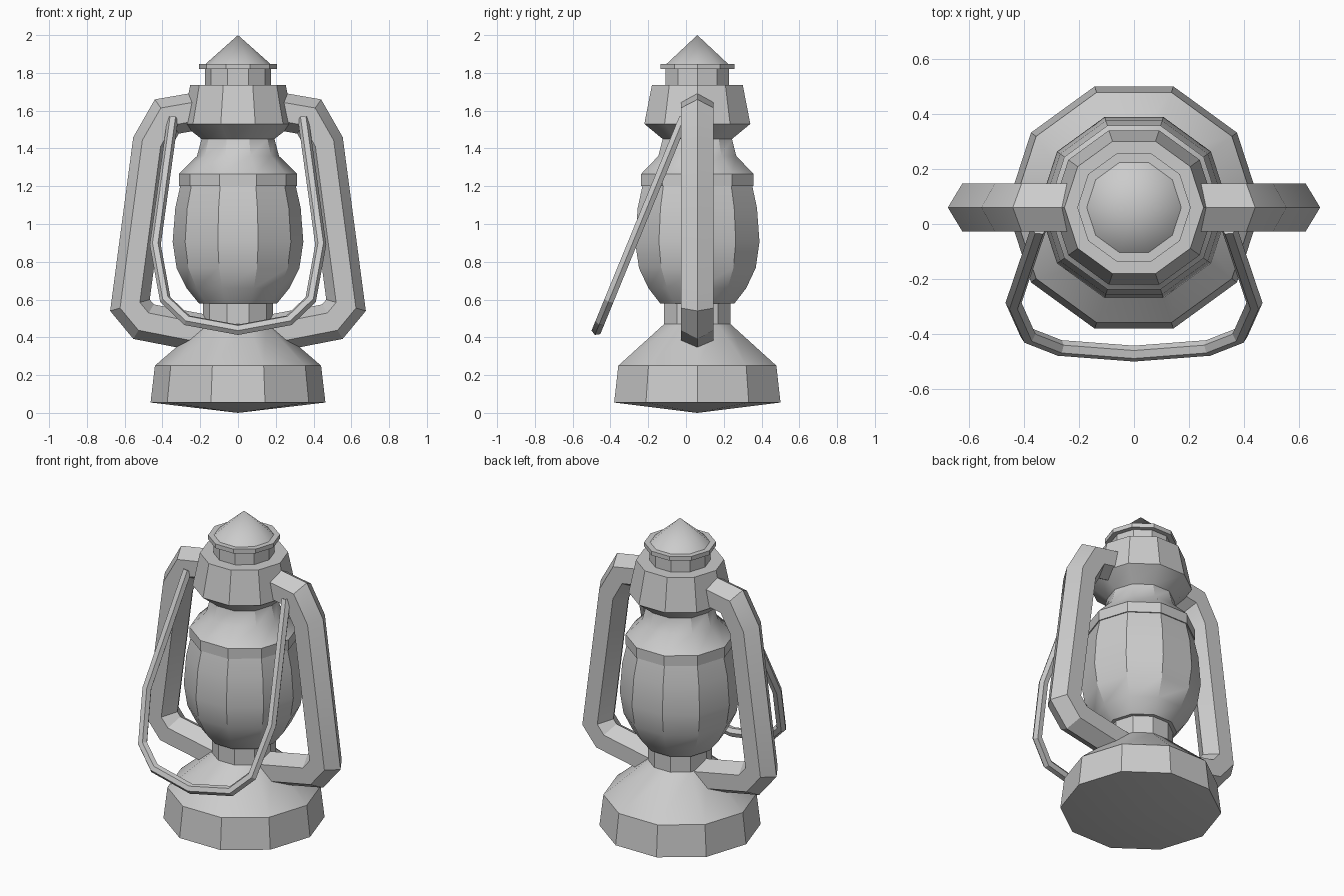
import bpy, bmesh, math
from mathutils import Vector

if "Cube" in bpy.data.objects:
    bpy.data.objects.remove(bpy.data.objects["Cube"])

CY = 0.06      # depth of the lantern's axis
SIDES = 10


def finish(name, bm, angle=30):
    bmesh.ops.remove_doubles(bm, verts=bm.verts, dist=1e-5)
    bmesh.ops.recalc_face_normals(bm, faces=bm.faces)
    me = bpy.data.meshes.new(name)
    bm.to_mesh(me)
    bm.free()
    me.polygons.foreach_set("use_smooth", [True] * len(me.polygons))
    me.set_sharp_from_angle(angle=math.radians(angle))
    ob = bpy.data.objects.new(name, me)
    bpy.context.collection.objects.link(ob)
    return ob


def skin(bm, rings, closed_ends=True):
    n = len(rings[0])
    for a, b in zip(rings, rings[1:]):
        for i in range(n):
            j = (i + 1) % n
            bm.faces.new((a[i], a[j], b[j], b[i]))
    if closed_ends:
        bm.faces.new(rings[0])
        bm.faces.new(rings[-1])


def lathe(name, profile, angle=30):
    """Ten-sided turned part; profile is (radius, z), radius 0 makes a tip."""
    bm = bmesh.new()
    rings = []
    for r, z in profile:
        rings.append([bm.verts.new((r * math.cos(2 * math.pi * i / SIDES),
                                    CY + r * math.sin(2 * math.pi * i / SIDES), z))
                      for i in range(SIDES)])
    skin(bm, rings, closed_ends=False)
    return finish(name, bm, angle)


def hex_tube(name, path, r, normal):
    """Mitred hexagonal tube along a flat path; a ridge points outward."""
    pts = [Vector(p) for p in path]
    nrm = Vector(normal).normalized()
    bm = bmesh.new()
    rings = []
    for k, p in enumerate(pts):
        d_in = (p - pts[max(k - 1, 0)]).normalized()
        d_out = (pts[min(k + 1, len(pts) - 1)] - p).normalized()
        tangent = (d_in + d_out).normalized()
        side = nrm.cross(tangent)
        ref = d_out if d_out.length else d_in
        side /= max(tangent.dot(ref), 0.3)
        rings.append([bm.verts.new(p + side * r * math.cos(i * math.pi / 3)
                                   + nrm * r * math.sin(i * math.pi / 3))
                      for i in range(6)])
    skin(bm, rings)
    return finish(name, bm, 20)


# Fuel base with narrow burner neck
lathe("base", [(0, 0.0), (0.463, 0.055), (0.44, 0.25), (0.185, 0.47),
               (0.185, 0.59), (0, 0.59)])

# Glass globe
lathe("globe", [(0, 0.58), (0.207, 0.58), (0.272, 0.66), (0.325, 0.767),
                (0.346, 0.905), (0.332, 1.085), (0.305, 1.205), (0, 1.205)])

# Collar, waist and flared hood
lathe("hood", [(0, 1.2), (0.313, 1.2), (0.313, 1.265), (0.217, 1.36),
               (0.193, 1.45), (0.295, 1.53), (0.253, 1.735), (0, 1.735)])

# Chimney with rim
lathe("chimney", [(0, 1.73), (0.176, 1.73), (0.176, 1.82), (0.206, 1.82),
                  (0.206, 1.847), (0, 1.847)])

# Pointed smooth cap
lathe("cap", [(0.172, 1.84), (0.172, 1.847), (0, 2.0)], 40)

# Side tubes, mirrored across x
tube = hex_tube("side_tube",
                [(0.15, CY, 0.415), (0.50, CY, 0.483), (0.572, CY, 0.57),
                 (0.458, CY, 1.427), (0.377, CY, 1.569), (0.17, CY, 1.605)],
                0.1, (0, 1, 0))
tube.modifiers.new("mirror", 'MIRROR').use_axis = (True, False, False)

# Carrying bail hanging down at the front
half = [(0.345, 1.56), (0.438, 0.89), (0.385, 0.60), (0.27, 0.49)]
loop = half + [(0, 0.44)] + [(-x, z) for x, z in reversed(half)]
SLOPE = 0.41
hex_tube("bail", [(x, -0.012 + SLOPE * (z - 1.56), z) for x, z in loop],
         0.029, (0, -1, SLOPE))
